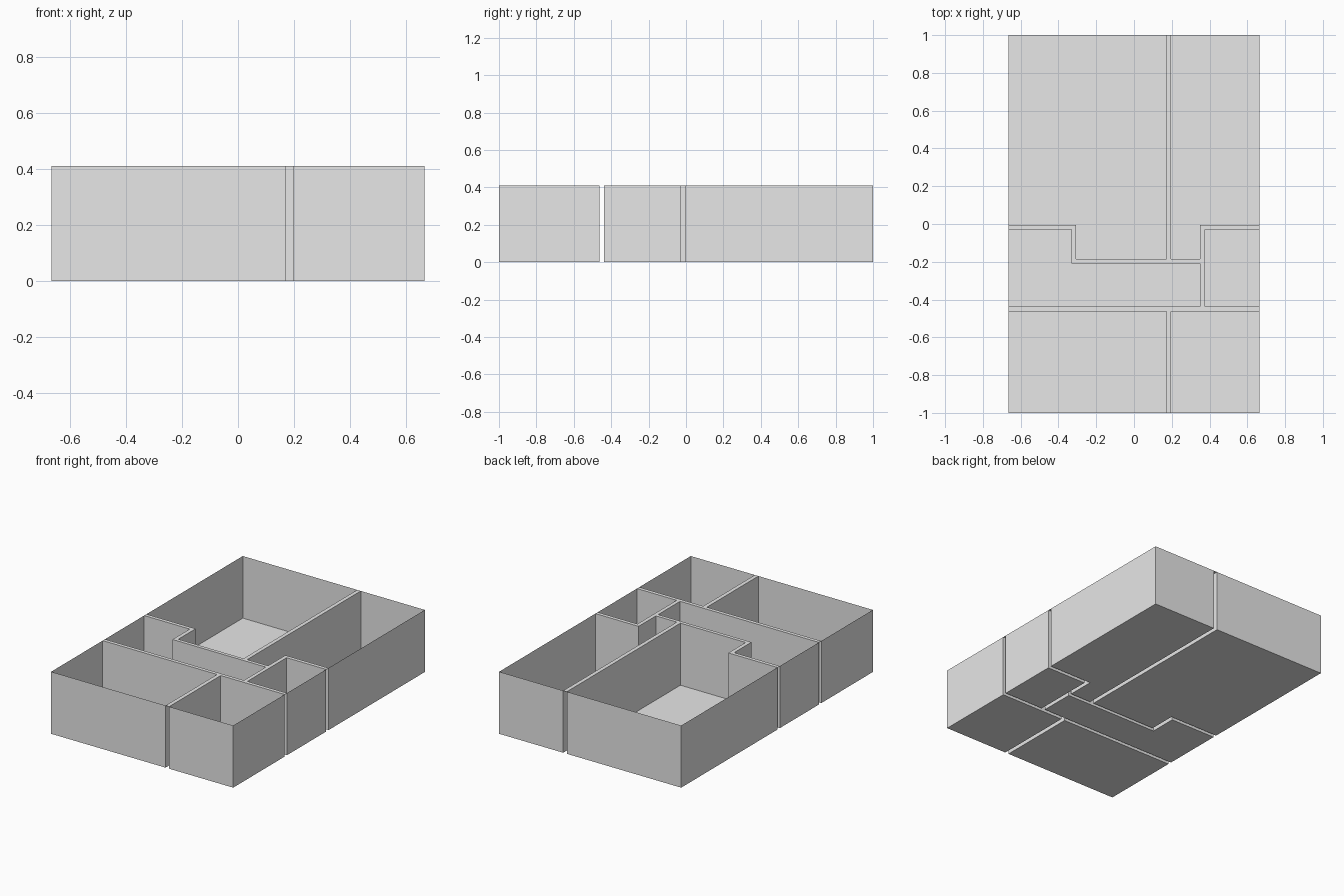
import bpy
import bmesh

cube = bpy.data.objects.get("Cube")
if cube:
    bpy.data.objects.remove(cube, do_unlink=True)

# Main dimensions: half width, half length, wall height
W, L, H = 0.665, 1.0, 0.41
# Wall faces across x: jog, spine and closet partitions
JOG0, JOG1 = -0.332, -0.306
SP0, SP1 = 0.171, 0.197
CL0, CL1 = 0.35, 0.375
# Wall faces along y: front cross wall, hall wall, rear cross wall
FR0, FR1 = -0.462, -0.438
HA0, HA1 = -0.209, -0.186
RE0, RE1 = -0.029, -0.005

grey = bpy.data.materials.new("plain grey")
grey.use_nodes = True
colour = (0.8, 0.8, 0.8, 1)
grey.diffuse_color = colour
grey.node_tree.nodes["Principled BSDF"].inputs["Base Color"].default_value = colour


def finish(name, bm):
    mesh = bpy.data.meshes.new(name)
    bm.to_mesh(mesh)
    bm.free()
    mesh.materials.append(grey)
    obj = bpy.data.objects.new(name, mesh)
    bpy.context.collection.objects.link(obj)


def room(name, outline):
    """Open-topped room: a floor and thin walls raised from its outline."""
    bm = bmesh.new()
    low = [bm.verts.new((x, y, 0)) for x, y in outline]
    high = [bm.verts.new((x, y, H)) for x, y in outline]
    bm.faces.new(low)
    for i in range(len(low)):
        j = (i + 1) % len(low)
        bm.faces.new((low[i], low[j], high[j], high[i]))
    bmesh.ops.recalc_face_normals(bm, faces=bm.faces)
    finish(name, bm)


def rect(x0, x1, y0, y1):
    return [(x0, y0), (x1, y0), (x1, y1), (x0, y1)]


# Rooms
room("front_left_room", rect(SP1, W, -L, FR0))
room("front_right_room", rect(-W, SP0, -L, FR0))
room("closet", rect(CL1, W, FR1, RE0))
room("hall", [(-W, FR1), (CL0, FR1), (CL0, HA0), (JOG0, HA0),
              (JOG0, RE0), (-W, RE0)])
room("rear_right_room", [(-W, RE1), (JOG1, RE1), (JOG1, HA1), (SP0, HA1),
                         (SP0, L), (-W, L)])
room("rear_left_room", [(SP1, HA1), (CL0, HA1), (CL0, RE1), (W, RE1),
                        (W, L), (SP1, L)])

# Flat caps bridging the hollow walls between rooms
caps = {
    "front_spine_cap": (SP0, SP1, -L, FR0),
    "rear_spine_cap": (SP0, SP1, HA1, L),
    "front_cross_cap": (-W, W, FR0, FR1),
    "rear_right_cross_cap": (-W, JOG1, RE0, RE1),
    "jog_cap": (JOG0, JOG1, HA0, RE0),
    "hall_cap": (JOG1, CL0, HA0, HA1),
    "closet_side_cap": (CL0, CL1, FR1, RE1),
    "rear_left_cross_cap": (CL1, W, RE0, RE1),
}
for name, bounds in caps.items():
    bm = bmesh.new()
    bm.faces.new([bm.verts.new((x, y, H)) for x, y in rect(*bounds)])
    finish(name, bm)
